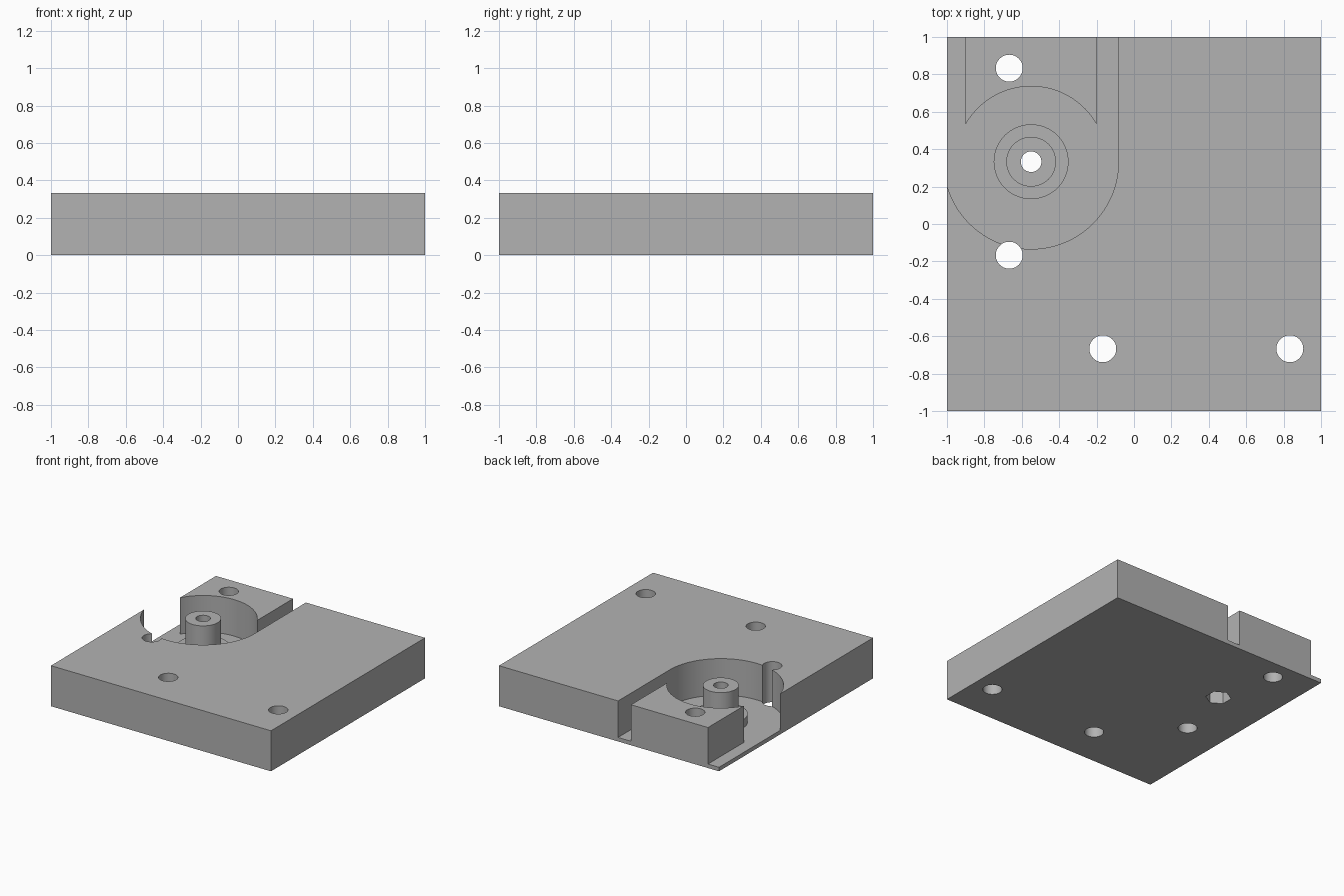
import bpy
import math

cube = bpy.data.objects.get("Cube")
if cube:
    bpy.data.objects.remove(cube, do_unlink=True)

CX, CY = -0.55, 0.333   # axis of the round pocket and its post
HEIGHT = 0.333
FLOOR = 0.033


def prism(name, outline, z0, z1):
    """Extrude a counter-clockwise outline from z0 to z1."""
    n = len(outline)
    verts = [(x, y, z) for z in (z0, z1) for x, y in outline]
    faces = [tuple(reversed(range(n))), tuple(range(n, 2 * n))]
    faces += [(i, (i + 1) % n, n + (i + 1) % n, n + i) for i in range(n)]
    mesh = bpy.data.meshes.new(name)
    mesh.from_pydata(verts, [], faces)
    obj = bpy.data.objects.new(name, mesh)
    bpy.context.collection.objects.link(obj)
    return obj


def arc(x, y, r, start, end, steps):
    angles = [math.radians(start + (end - start) * i / steps) for i in range(steps + 1)]
    return [(x + r * math.cos(a), y + r * math.sin(a)) for a in angles]


def cylinder(name, x, y, r, z0, z1, sides=64, start=0):
    return prism(name, arc(x, y, r, start, start + 360, sides)[:-1], z0, z1)


def cut(target, tool):
    """Subtract the tool from the target and discard the tool."""
    tool.hide_render = True
    mod = target.modifiers.new("cut", "BOOLEAN")
    mod.operation = "DIFFERENCE"
    mod.solver = "EXACT"
    mod.object = tool
    bpy.context.view_layer.objects.active = target
    bpy.ops.object.modifier_apply(modifier=mod.name)
    bpy.data.objects.remove(tool, do_unlink=True)


# Square plate
plate = prism("mounting_plate", [(-1, -1), (1, -1), (1, 1), (-1, 1)], 0, HEIGHT)

# Round pocket with a straight run out to the back edge
R = 0.467
pocket = prism("pocket_cutter",
               arc(CX, CY, R, 180, 360, 64) + [(CX + R, 1.2), (CX - R, 1.2)],
               FLOOR, 0.5)

# Material left standing in the pocket: block with hollow front, step and post
half = 0.35
reach = math.degrees(math.acos(half / 0.403))
block = arc(CX, CY, 0.403, 180 - reach, reach, 48) + [(CX + half, 1.4), (CX - half, 1.4)]
cut(pocket, prism("block_keep", block, -0.2, 0.7))
cut(pocket, cylinder("step_keep", CX, CY, 0.2, -0.2, 0.1))
cut(pocket, cylinder("post_keep", CX, CY, 0.133, -0.3, HEIGHT))
cut(plate, pocket)

# Screw holes, post bore and hexagonal nut recess underneath
for x, y in [(-0.667, 0.833), (-0.667, -0.167), (-0.167, -0.667), (0.833, -0.667)]:
    cut(plate, cylinder("screw_hole", x, y, 0.072, -0.2, 0.6, 48))
cut(plate, cylinder("post_bore", CX, CY, 0.055, -0.2, 0.6, 48))
cut(plate, cylinder("nut_recess", CX, CY, 0.097, -0.2, 0.1, 6, 30))

# Plain grey finish
grey = bpy.data.materials.new("plain_grey")
grey.use_nodes = True
colour = (0.448, 0.448, 0.448, 1)
grey.diffuse_color = colour
grey.node_tree.nodes["Principled BSDF"].inputs["Base Color"].default_value = colour
plate.data.materials.clear()
plate.data.materials.append(grey)
for face in plate.data.polygons:
    face.material_index = 0

bpy.ops.object.select_all(action="DESELECT")
plate.select_set(True)
bpy.context.view_layer.objects.active = plate
bpy.ops.object.shade_smooth_by_angle(angle=math.radians(30))
